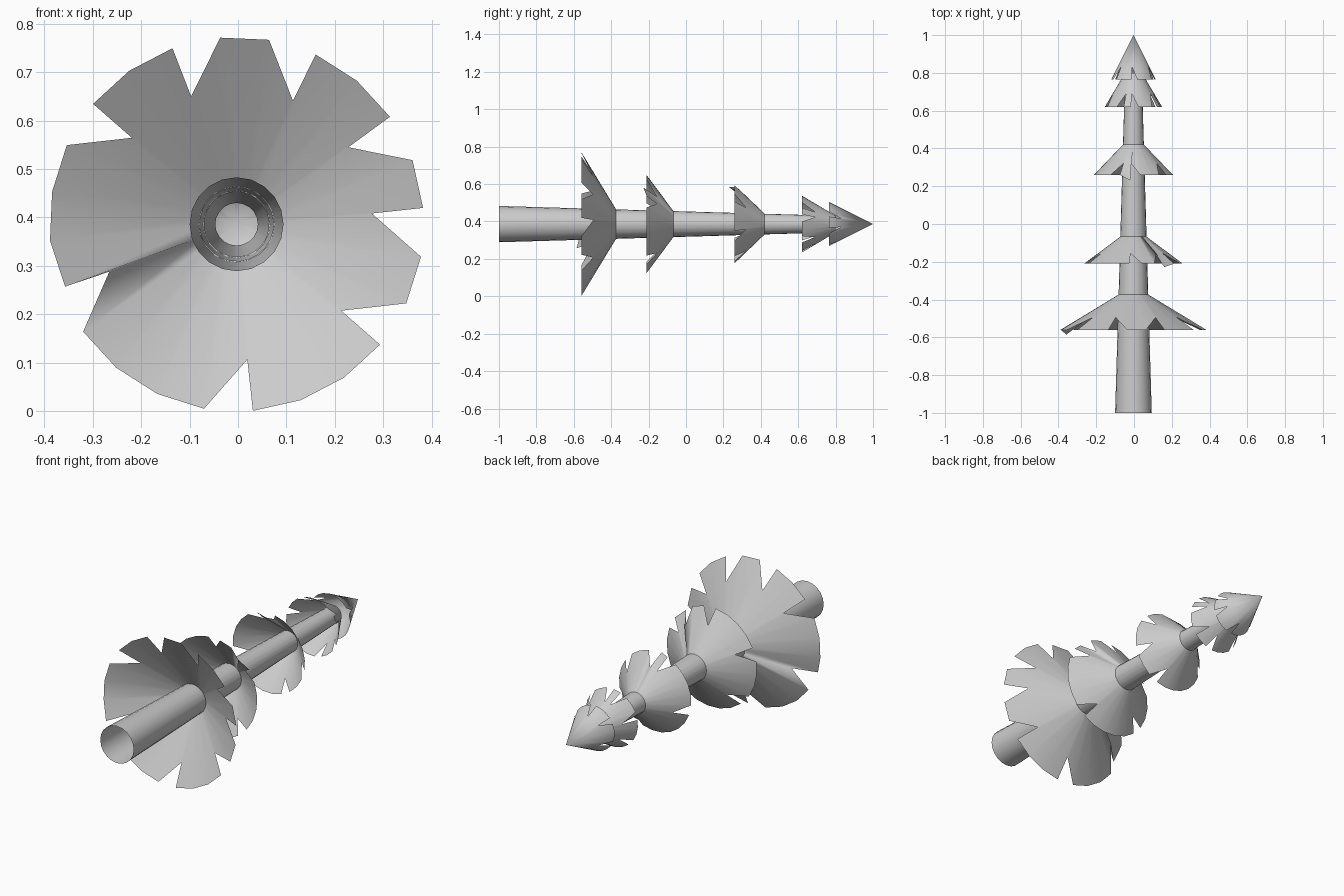
import bpy, bmesh
from math import sin, cos, radians

if "Cube" in bpy.data.objects:
    bpy.data.objects.remove(bpy.data.objects["Cube"])

CX, CZ = -0.003, 0.386   # axis of the lying tree runs along y


def ring_point(r, angle, y):
    a = radians(angle)
    return (CX + r * cos(a), y, CZ + r * sin(a))


def make_strip(name, inner, outer):
    """Closed band of smooth faces between two loops of points."""
    bm = bmesh.new()
    a = [bm.verts.new(p) for p in inner]
    b = [bm.verts.new(p) for p in outer]
    n = len(a)
    for i in range(n):
        j = (i + 1) % n
        bm.faces.new((a[i], a[j], b[j], b[i]))
    bmesh.ops.remove_doubles(bm, verts=bm.verts, dist=1e-5)
    for f in bm.faces:
        f.smooth = True
    me = bpy.data.meshes.new(name)
    bm.to_mesh(me)
    bm.free()
    ob = bpy.data.objects.new(name, me)
    bpy.context.collection.objects.link(ob)
    return ob


def tier(name, y_top, r_top, y_rim, r_rim, notches, droop={}, sides=24, offset=5):
    """Cone skirt. notches maps a rim segment to the side (0 or 1) its cut leans to;
    droop shifts single rim points along y (and slightly inwards)."""
    step = 360 / sides
    rim = []                                   # (angle, radius, y shift)
    for k in range(sides):
        ang = offset + k * step
        d = droop.get(k, 0)
        rim.append((ang, r_rim - abs(d) * 0.4, d))
        if k in notches:
            lean = 0.03 if notches[k] == 0 else 0.97
            rim.append((ang + step * lean, r_rim * 0.725, 0))
    inner, outer = [], []
    for ang, r, d in rim:
        t = (r - r_top) / (r_rim - r_top)
        y = y_rim + d if d else y_top + (y_rim - y_top) * t
        inner.append(ring_point(r_top, ang, y_top))
        outer.append(ring_point(r, ang, y))
    return make_strip(name, inner, outer)


# Hollow tapered trunk
angles = [i * 18 for i in range(20)]
make_strip("trunk",
           [ring_point(0.044, a, 0.80) for a in angles],
           [ring_point(0.097, a, -1.0) for a in angles])

# Branch tiers, widest to narrowest
tier("branches_1", -0.372, 0.076, -0.56, 0.387,
     {1: 1, 4: 0, 6: 1, 9: 0, 13: 0, 17: 1, 21: 0, 23: 1}, {13: -0.025})
tier("branches_2", -0.065, 0.067, -0.21, 0.262,
     {1: 1, 3: 0, 5: 1, 10: 0, 14: 1, 20: 0}, {3: -0.018})
tier("branches_3", 0.42, 0.056, 0.26, 0.21,
     {2: 0, 5: 1, 7: 0, 12: 1, 19: 0, 22: 1}, {6: -0.03})
tier("branches_4", 0.80, 0.045, 0.62, 0.152,
     {0: 1, 2: 0, 5: 1, 7: 0, 10: 1, 14: 0, 18: 1, 21: 0})

# Pointed top
tier("tree_tip", 1.0, 0.0, 0.765, 0.118,
     {1: 0, 5: 1, 9: 0, 13: 1, 18: 0, 22: 1})
